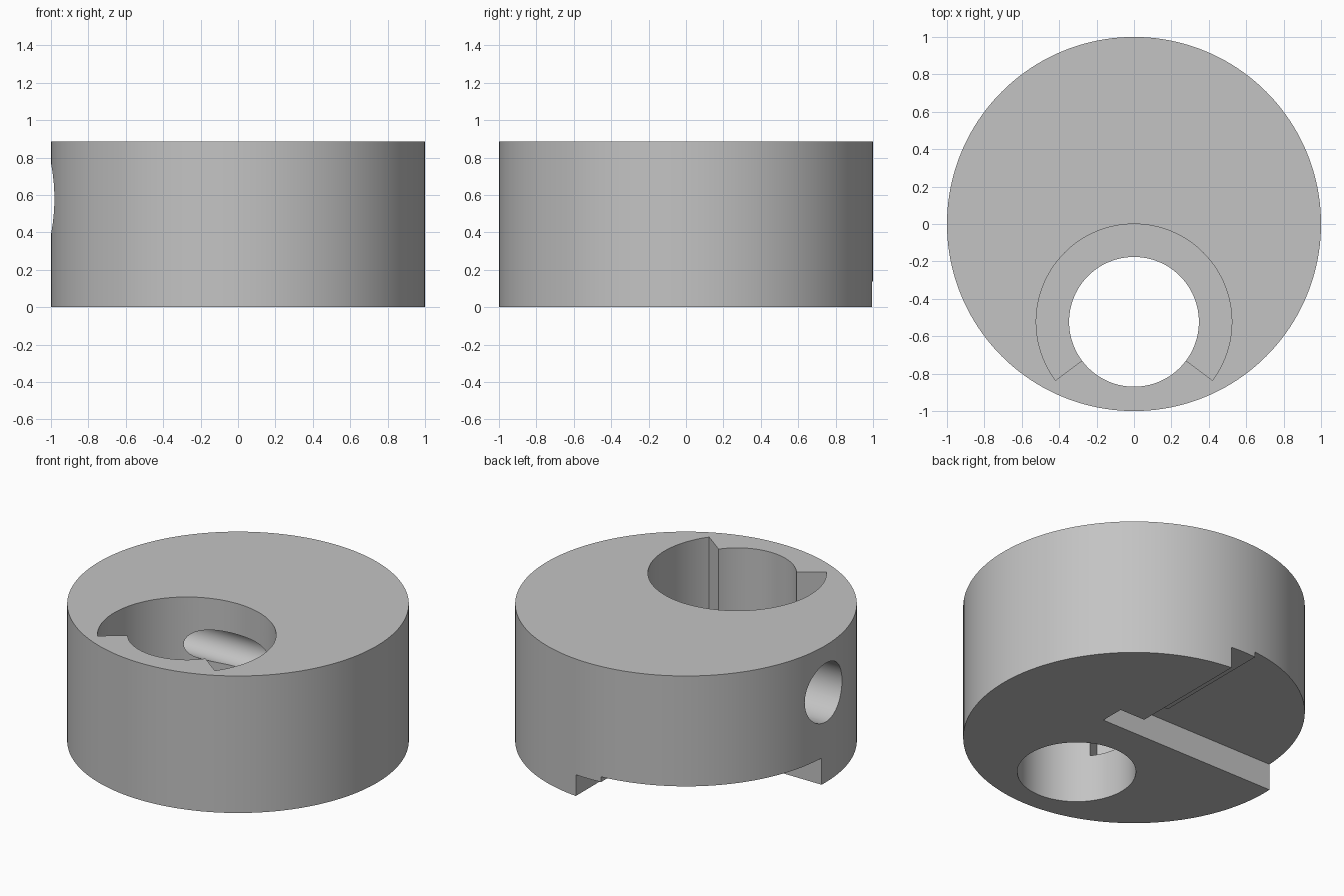
import bpy
import bmesh
from math import sin, cos, radians, pi
from mathutils import Matrix

cube = bpy.data.objects.get("Cube")
if cube:
    bpy.data.objects.remove(cube, do_unlink=True)

HEIGHT = 0.885
BORE_Y = -0.523
BORE_R = 0.347
POCKET_R = 0.523


def add_object(name, bm):
    bmesh.ops.recalc_face_normals(bm, faces=bm.faces)
    mesh = bpy.data.meshes.new(name)
    bm.to_mesh(mesh)
    bm.free()
    obj = bpy.data.objects.new(name, mesh)
    bpy.context.collection.objects.link(obj)
    return obj


def prism(name, outline, z0, z1):
    """Extrude a flat outline from z0 to z1."""
    bm = bmesh.new()
    face = bm.faces.new([bm.verts.new((x, y, z0)) for x, y in outline])
    top = bmesh.ops.extrude_face_region(bm, geom=[face])["geom"]
    verts = [v for v in top if isinstance(v, bmesh.types.BMVert)]
    bmesh.ops.translate(bm, verts=verts, vec=(0, 0, z1 - z0))
    return add_object(name, bm)


def arc(radius, cy, start, end, steps):
    angles = [radians(start + (end - start) * i / steps) for i in range(steps + 1)]
    return [(radius * cos(a), cy + radius * sin(a)) for a in angles]


def x_cylinder(name, radius, x0, x1, z):
    """Round cutter lying along x."""
    bm = bmesh.new()
    place = Matrix.Translation(((x0 + x1) / 2, 0, z)) @ Matrix.Rotation(pi / 2, 4, "Y")
    bmesh.ops.create_cone(bm, cap_ends=True, segments=64, radius1=radius,
                          radius2=radius, depth=x1 - x0, matrix=place)
    return add_object(name, bm)


# Round body
body = prism("collar_body", arc(1, 0, 0, 360, 160)[:-1], 0, HEIGHT)

cutters = [
    # Off-centre through bore and the stepped pocket around it
    prism("bore_cutter", arc(BORE_R, BORE_Y, 0, 360, 96)[:-1], -0.2, 1.2),
    prism("pocket_cutter", [(0, BORE_Y)] + arc(POCKET_R, BORE_Y, -36.7, 216.7, 90), 0.305, 1.1),
    # Side screw hole: wide mouth, narrow inner part
    x_cylinder("screw_mouth_cutter", 0.19, -1.2, -0.5, 0.58),
    x_cylinder("screw_hole_cutter", 0.105, -0.6, 0.42, 0.58),
    # Underside: quarter recess with a short slot, then a shallower channel
    prism("recess_cutter", [(-1.2, 0.043), (0.27, 0.043), (0.27, 0.2),
                            (-0.09, 0.2), (-0.09, 1.2), (-1.2, 1.2)], -0.1, 0.172),
    prism("channel_cutter", [(-0.2, 0.1), (0.09, 0.1), (0.09, 1.3), (-0.2, 1.3)], -0.15, 0.138),
]

bpy.ops.object.select_all(action="DESELECT")
bpy.context.view_layer.objects.active = body
body.select_set(True)
for cutter in cutters:
    cutter.hide_render = True
    mod = body.modifiers.new(cutter.name, "BOOLEAN")
    mod.operation = "DIFFERENCE"
    mod.solver = "EXACT"
    mod.object = cutter
    bpy.ops.object.modifier_apply(modifier=mod.name)
    bpy.data.objects.remove(cutter, do_unlink=True)

# Plain grey finish
grey = bpy.data.materials.new("plain_grey")
grey.use_nodes = True
colour = (0.55, 0.55, 0.55, 1)
grey.diffuse_color = colour
grey.node_tree.nodes["Principled BSDF"].inputs["Base Color"].default_value = colour
body.data.materials.clear()
body.data.materials.append(grey)
for poly in body.data.polygons:
    poly.material_index = 0

bpy.ops.object.shade_smooth_by_angle(angle=radians(30))
